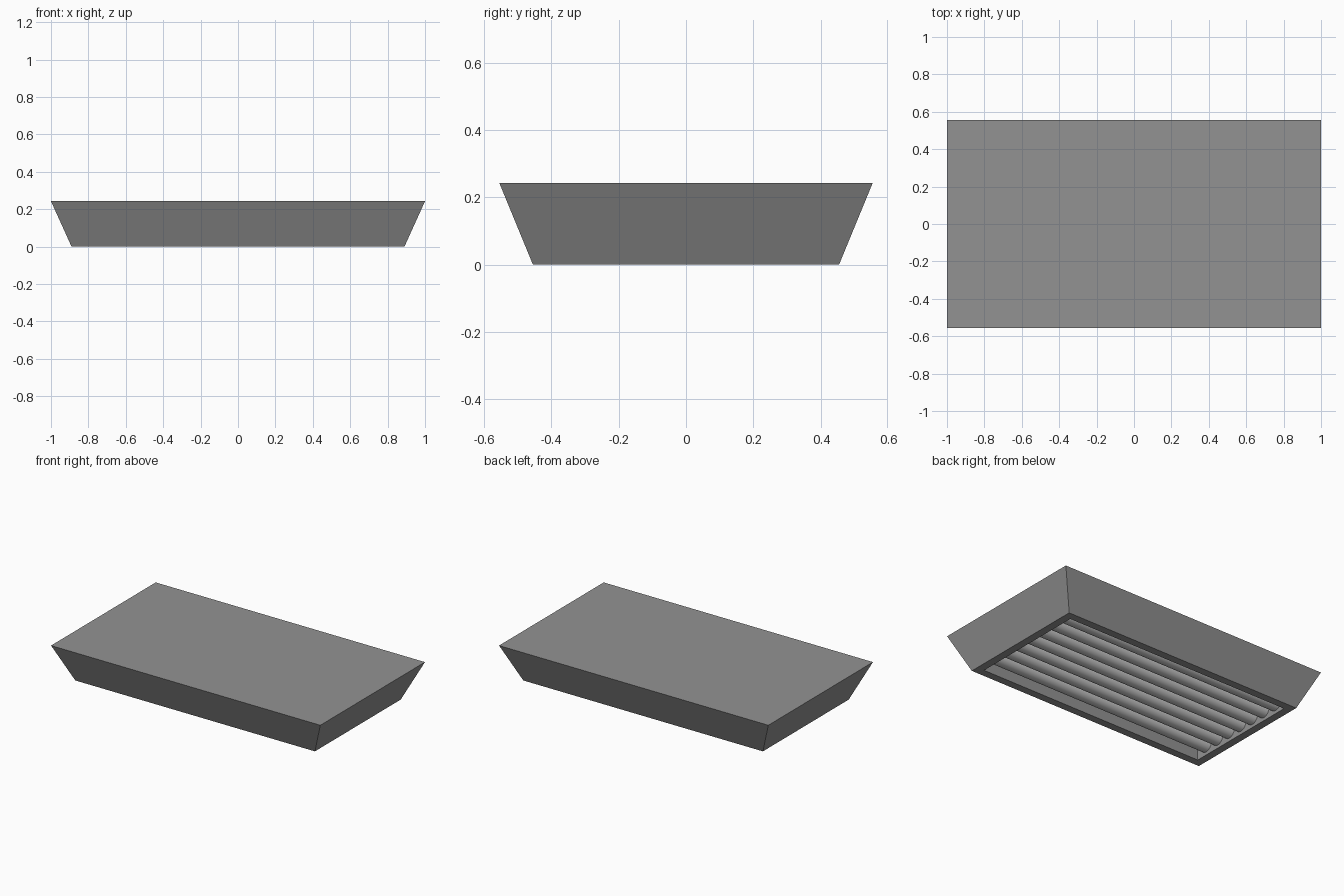
import bpy, bmesh, math

if "Cube" in bpy.data.objects:
    bpy.data.objects.remove(bpy.data.objects["Cube"])

TOP_Z = 0.243
RECESS = 0.12      # depth of the underside recess
RIM = 0.052
TUBES, PITCH, R = 7, 0.108, 0.047

dark = bpy.data.materials.new("dark_grey")
dark.diffuse_color = (0.29, 0.29, 0.29, 1)
dark.use_nodes = True
dark.node_tree.nodes["Principled BSDF"].inputs["Base Color"].default_value = dark.diffuse_color


def finish(bm, name):
    bmesh.ops.recalc_face_normals(bm, faces=bm.faces)
    mesh = bpy.data.meshes.new(name)
    bm.to_mesh(mesh)
    bm.free()
    obj = bpy.data.objects.new(name, mesh)
    bpy.context.collection.objects.link(obj)
    return obj


# Tapered housing with a rimmed recess underneath
bm = bmesh.new()
bmesh.ops.create_cube(bm, size=2)
for v in bm.verts:
    top = v.co.z > 0
    v.co.x *= 1.0 if top else 0.89
    v.co.y *= 0.555 if top else 0.455
    v.co.z = TOP_Z if top else 0
bm.normal_update()
bottom = min(bm.faces, key=lambda f: f.calc_center_median().z)
bmesh.ops.inset_region(bm, faces=[bottom], thickness=RIM, use_even_offset=True)
for v in bottom.verts:
    v.co.z = 0
ext = bmesh.ops.extrude_discrete_faces(bm, faces=[bottom])
for v in ext["faces"][0].verts:
    v.co.z = RECESS
finish(bm, "lamp_housing").data.materials.append(dark)

# Row of tubes spanning the recess
for i in range(TUBES):
    y = (i - (TUBES - 1) / 2) * PITCH
    bpy.ops.mesh.primitive_cylinder_add(vertices=32, radius=R, depth=2 * (0.89 - RIM),
                                        location=(0, y, 0.068), rotation=(0, math.pi / 2, 0))
    tube = bpy.context.object
    tube.name = f"lamp_tube_{i + 1}"
    bpy.ops.object.shade_smooth_by_angle()
